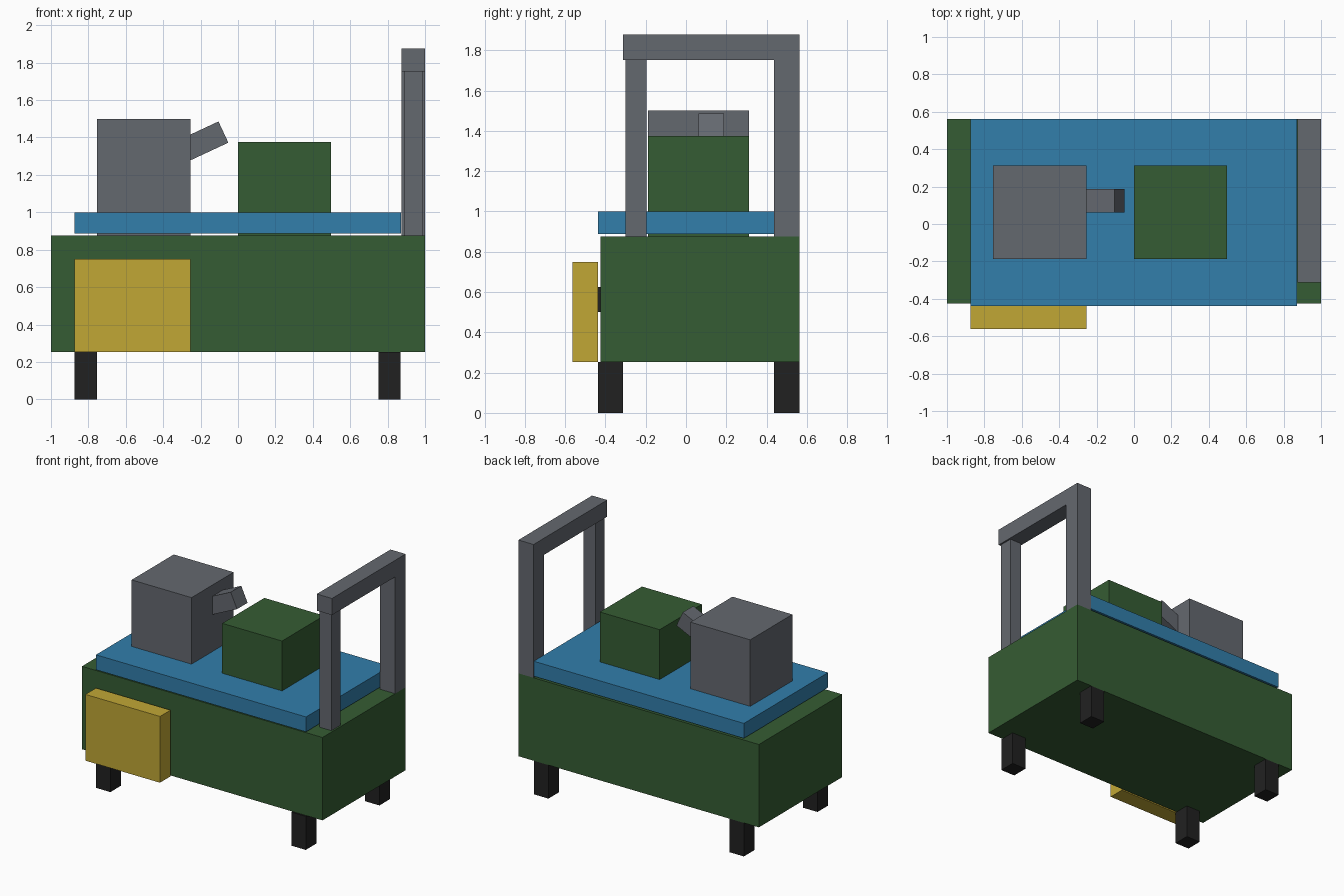
import bpy
import bmesh
import math
from mathutils import Matrix

if "Cube" in bpy.data.objects:
    bpy.data.objects.remove(bpy.data.objects["Cube"])


def material(name, rgb):
    lin = [((c / 255 + 0.055) / 1.055) ** 2.4 for c in rgb]
    m = bpy.data.materials.new(name)
    m.diffuse_color = (*lin, 1)
    m.use_nodes = True
    m.node_tree.nodes["Principled BSDF"].inputs["Base Color"].default_value = m.diffuse_color
    return m


green = material("dark green", (53, 92, 51))
blue = material("blue", (50, 126, 171))
grey = material("grey", (100, 104, 111))
yellow = material("yellow", (193, 167, 53))
black = material("black", (33, 33, 33))


def box(name, mat, x, y, z, tilt=0.0):
    """Box from (min, max) ranges, optionally tilted about y through its centre."""
    size = [b - a for a, b in (x, y, z)]
    centre = [(a + b) / 2 for a, b in (x, y, z)]
    bm = bmesh.new()
    bmesh.ops.create_cube(bm, size=1, matrix=Matrix.Diagonal((*size, 1)))
    mesh = bpy.data.meshes.new(name)
    bm.to_mesh(mesh)
    bm.free()
    mesh.materials.append(mat)
    ob = bpy.data.objects.new(name, mesh)
    ob.location = centre
    ob.rotation_euler.y = -tilt
    bpy.context.collection.objects.link(ob)
    return ob


# Main body and the slab floating just above it
box("body", green, (-1, 1), (-0.425, 0.5625), (0.252, 0.875))
box("top_slab", blue, (-0.875, 0.872), (-0.4375, 0.5625), (0.8875, 1.0))

# Legs
for side, x in (("left", (-0.875, -0.755)), ("right", (0.75, 0.87))):
    for end, y in (("front", (-0.4375, -0.3125)), ("back", (0.4375, 0.5625))):
        box(f"{end}_{side}_leg", black, x, y, (0, 0.252))

# Blocks on top, with the tilted spout
box("grey_block", grey, (-0.753, -0.255), (-0.1875, 0.3125), (0.876, 1.5))
box("green_block", green, (0, 0.4975), (-0.1875, 0.3125), (0.876, 1.375))
angle, length = math.radians(25), 0.25
cx = -0.078 - math.cos(angle) * length / 2
cz = 1.429 - math.sin(angle) * length / 2
box("spout", grey, (cx - length / 2, cx + length / 2), (0.0625, 0.1875),
    (cz - 0.0625, cz + 0.0625), angle)

# Front panel and its mount
box("front_panel", yellow, (-0.875, -0.255), (-0.5625, -0.4375), (0.252, 0.75))
box("panel_mount", black, (-0.625, -0.5), (-0.4375, -0.425), (0.5, 0.625))

# Rail frame on the right end
box("rail_front_post", grey, (0.8875, 0.9875), (-0.3, -0.195), (0.875, 1.752))
box("rail_back_post", grey, (0.874, 1), (0.4375, 0.5625), (0.875, 1.752))
box("rail_bar", grey, (0.874, 1), (-0.3125, 0.5625), (1.752, 1.877))
